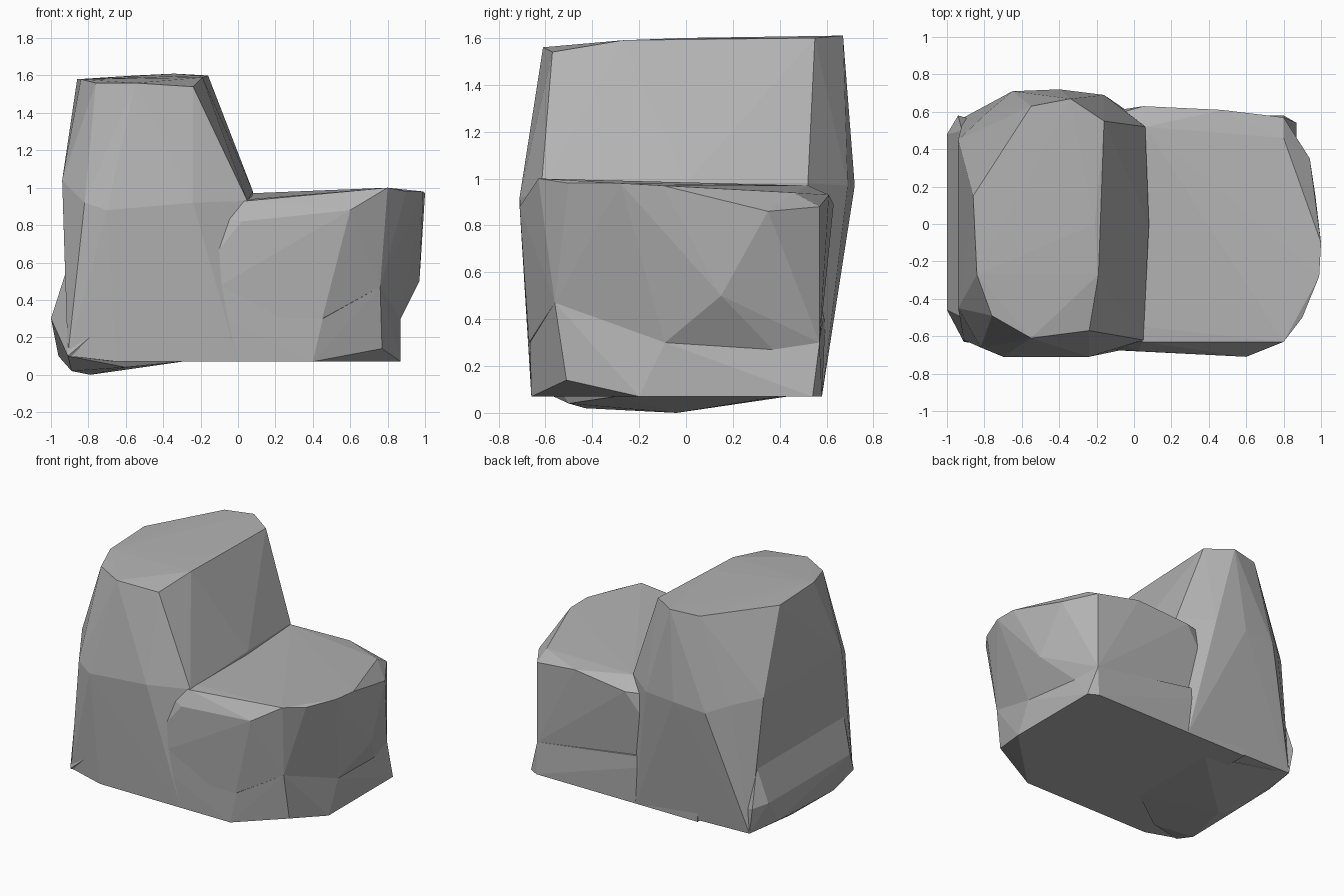
import bpy
import bmesh

# Remove the default object
default = bpy.data.objects.get("Cube")
if default:
    bpy.data.objects.remove(default, do_unlink=True)

# Single stone colour
stone = bpy.data.materials.new("stone_grey")
stone.use_nodes = True
colour = (0.45, 0.45, 0.45, 1.0)
stone.diffuse_color = colour
stone.node_tree.nodes["Principled BSDF"].inputs["Base Color"].default_value = colour


def chiselled_block(name, corners):
    """Make a faceted convex stone from its corners, given in hundredths of a unit."""
    bm = bmesh.new()
    for corner in corners:
        bm.verts.new([value / 100 for value in corner])
    hull = bmesh.ops.convex_hull(bm, input=bm.verts[:])
    loose = set(hull["geom_interior"]) | set(hull["geom_unused"])
    loose_verts = [item for item in loose if isinstance(item, bmesh.types.BMVert)]
    bmesh.ops.delete(bm, geom=loose_verts, context="VERTS")
    bmesh.ops.recalc_face_normals(bm, faces=bm.faces[:])
    mesh = bpy.data.meshes.new(name)
    bm.to_mesh(mesh)
    bm.free()
    mesh.materials.append(stone)
    block = bpy.data.objects.new(name, mesh)
    bpy.context.collection.objects.link(block)
    return block


# Tall shoulder of the rock: flat crown, bulging middle, tapered base
crown = [(-86, 15, 158), (-55, 63, 160), (-34, 67, 161), (-16, 55, 160),
         (-21, 0, 160), (-19, -27, 159), (-24, -57, 154), (-55, -61, 156),
         (-76, -49, 156), (-84, -27, 158)]
middle = [(-94, 45, 104), (-78, 60, 100), (-65, 71, 95), (-40, 72, 97),
          (-16, 69, 97), (6, 52, 98), (8, 0, 98), (5, -62, 93),
          (-24, -71, 92), (-70, -71, 88), (-82, -66, 92), (-94, -45, 104)]
base = [(-91, 57, 9), (0, 58, 7), (0, -66, 7), (-65, -66, 7), (-91, -62, 10)]
rock = chiselled_block("rock", crown + middle + base)

# Foot bulging from the side of the tall shoulder
foot = chiselled_block("foot_bulge", [
    (-92, 50, 55), (-92, -50, 55), (-100, 48, 30), (-100, -46, 30),
    (-94, 58, 28), (-91, -63, 10), (-96, 30, 10), (-89, -43, 2),
    (-79, -4, 0), (-88, 5, 2), (-60, -50, 4), (-30, -30, 7),
    (-30, 40, 7), (-91, 57, 9), (-70, -66, 28)])

# Low ledge: upper slab overhanging a narrower lower slab
waist = [(87, -9, 30), (84, 37, 27), (76, -56, 47), (80, 57, 30)]
ledge = chiselled_block("ledge_top", waist + [
    (5, -63, 93), (80, -63, 100), (60, -71, 88), (2, -68, 82),
    (90, -50, 98), (99, -28, 98), (100, -10, 97), (94, 35, 86),
    (80, 46, 94), (80, 57, 88), (47, 61, 93), (6, 52, 97), (5, 63, 89),
    (97, 15, 50), (-40, 50, 90), (-40, -50, 90), (-40, 56, 30),
    (-40, -66, 30), (45, -67, 30)])
lower = chiselled_block("ledge_base", waist + [
    (77, -51, 14), (87, -20, 7), (87, 54, 7), (80, 58, 7), (40, -66, 7),
    (-50, -66, 7), (-50, 58, 7), (-50, 60, 50), (-50, -68, 50), (50, -67, 50)])

# Fuse the blocks into one solid boulder
bpy.context.view_layer.objects.active = rock
for part in (foot, ledge, lower):
    fuse = rock.modifiers.new("fuse_" + part.name, "BOOLEAN")
    fuse.operation = "UNION"
    fuse.solver = "EXACT"
    fuse.object = part
    bpy.ops.object.modifier_apply(modifier=fuse.name)
    bpy.data.objects.remove(part, do_unlink=True)
